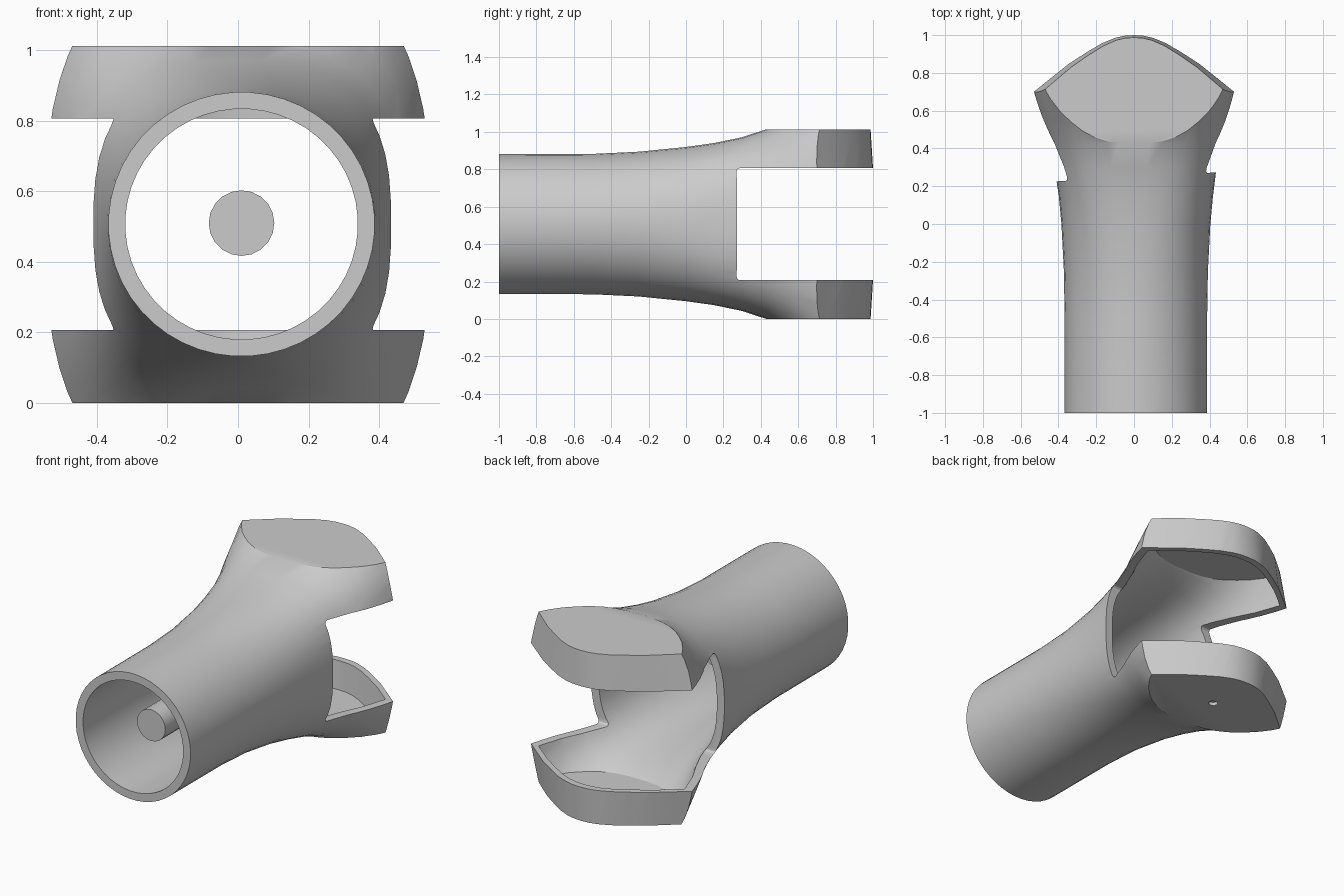
import bpy, bmesh, math

if "Cube" in bpy.data.objects:
    bpy.data.objects.remove(bpy.data.objects["Cube"])

CX, CZ, WALL = 0.01, 0.507, 0.048
SEG = 48

# Flaring body sections: y, half width, half height, squareness
STATIONS = [(-1, .378, .375, 2), (-.5, .378, .376, 2), (-.25, .382, .388, 2.05),
            (0, .395, .413, 2.25), (.15, .409, .434, 2.5), (.3, .43, .465, 2.75),
            (.43, .47, .508, 2.8), (.55, .51, .58, 2.9), (.7, .545, .7, 3),
            (1.1, .66, .9, 3)]


def skin(name, rings):
    """Closed mesh from a row of equal-length rings."""
    bm = bmesh.new()
    rows = [[bm.verts.new(p) for p in ring] for ring in rings]
    n = len(rows[0])
    for a, b in zip(rows, rows[1:]):
        for i in range(n):
            bm.faces.new((a[i], a[(i + 1) % n], b[(i + 1) % n], b[i]))
    bm.faces.new(rows[0])
    bm.faces.new(rows[-1])
    bmesh.ops.recalc_face_normals(bm, faces=bm.faces)
    me = bpy.data.meshes.new(name)
    bm.to_mesh(me)
    bm.free()
    ob = bpy.data.objects.new(name, me)
    bpy.context.collection.objects.link(ob)
    return ob


def flare(name, inset, start):
    rings = []
    for k, (y, a, b, n) in enumerate(STATIONS):
        y = start if k == 0 else y
        cx = CX * min(1, max(0, (.7 - y) / .5))
        ring = []
        for i in range(SEG):
            t = 2 * math.pi * (i + .5) / SEG
            c, s = math.cos(t), math.sin(t)
            ring.append((cx + (a - inset) * math.copysign(abs(c) ** (2 / n), c), y,
                         CZ + (b - inset) * math.copysign(abs(s) ** (2 / n), s)))
        rings.append(ring)
    return skin(name, rings)


def envelope(name, inset, start):
    """Pointed-arch plan with drafted lips, used to trim the flare."""
    half = [(.72, .58), (.53, .70), (.45, .765), (.35, .845), (.25, .91),
            (.17, .957), (.10, .986), (.05, .997)]
    plan = [(-.8, start), (.8, start)] + half + [(0, 1.0)] + [(-x, y) for x, y in half[::-1]]
    rings = []
    for z, sx, dy in ((inset, .945, .013), (.21, 1, 0), (.805, 1, 0), (1.013 - inset, .945, .013)):
        rings.append([(x * sx, y - (dy + inset if y > 0 else 0), z) for x, y in plan])
    return skin(name, rings)


def boolean(ob, cutter, op):
    m = ob.modifiers.new("cut", 'BOOLEAN')
    m.operation, m.solver, m.object = op, 'EXACT', cutter
    bpy.context.view_layer.objects.active = ob
    bpy.ops.object.modifier_apply(modifier=m.name)
    bpy.data.objects.remove(cutter, do_unlink=True)


def smooth(ob):
    bpy.ops.object.select_all(action='DESELECT')
    ob.select_set(True)
    bpy.context.view_layer.objects.active = ob
    bpy.ops.object.shade_smooth_by_angle(angle=math.radians(25))


# Hollow flared tube with closed lip ends
body = flare("flared_tube", 0, -1)
boolean(body, envelope("outer_trim", 0, -1.2), 'INTERSECT')
hollow = flare("hollow", WALL, -1.1)
boolean(hollow, envelope("inner_trim", .04, -1.3), 'INTERSECT')
boolean(body, hollow, 'DIFFERENCE')

# Slightly skewed slot separating the upper and lower lip
bpy.ops.mesh.primitive_cube_add(size=1, location=(0, 1, .507))
slot = bpy.context.object
slot.scale = (3, 1.5, .6)
bpy.ops.object.transform_apply(location=False, rotation=False, scale=True)
slot.modifiers.new("round", 'BEVEL').width = .02
slot.modifiers["round"].segments = 3
bpy.ops.object.modifier_apply(modifier="round")
slot.rotation_euler.z = math.radians(3.2)
bpy.context.view_layer.update()
boolean(body, slot, 'DIFFERENCE')

# Small dimple under the lower lip
bpy.ops.mesh.primitive_cylinder_add(vertices=12, radius=.025, depth=.04, location=(0, .69, 0))
boolean(body, bpy.context.object, 'DIFFERENCE')
smooth(body)

# Free-standing rod inside the tube
bpy.ops.mesh.primitive_cylinder_add(vertices=20, radius=.093, depth=.53,
                                    location=(CX, -.565, .51), rotation=(math.pi / 2, 0, 0))
rod = bpy.context.object
rod.name = "inner_rod"
smooth(rod)
